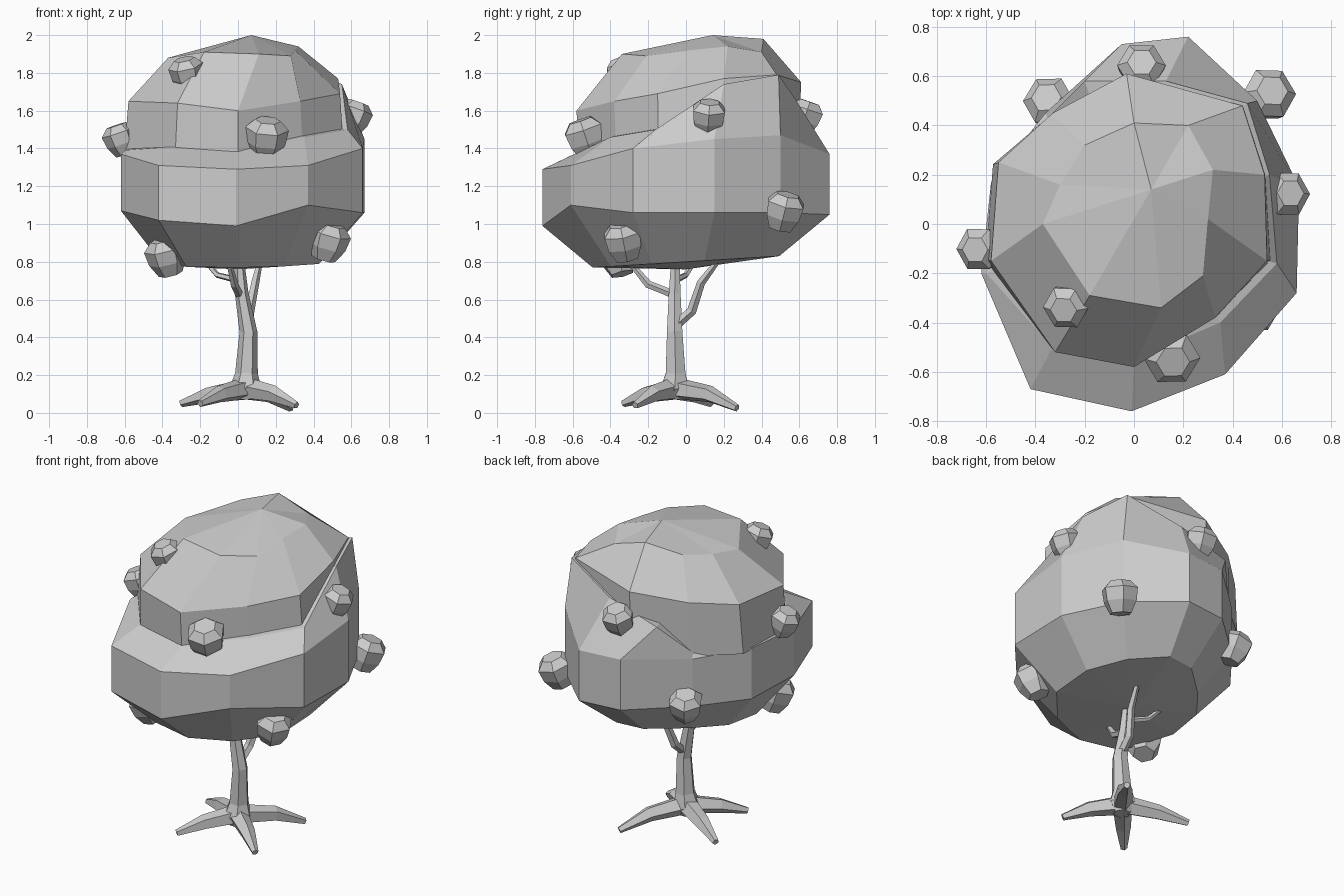
import bpy, bmesh
from math import cos, sin, tau
from mathutils import Vector

if "Cube" in bpy.data.objects:
    bpy.data.objects.remove(bpy.data.objects["Cube"])

GREY = (0.6, 0.6, 0.6, 1)
grey = bpy.data.materials.new("plain grey")
grey.use_nodes = True
grey.diffuse_color = GREY
grey.node_tree.nodes["Principled BSDF"].inputs["Base Color"].default_value = GREY
UP = Vector((0, 0, 1))


def loft(name, rings, start=None, end=None):
    """Skin a list of equal-sized rings; ends are capped flat or fanned to a point."""
    bm = bmesh.new()
    rows = [[bm.verts.new(p) for p in ring] for ring in rings]
    n = len(rows[0])
    for a, b in zip(rows, rows[1:]):
        for i in range(n):
            j = (i + 1) % n
            bm.faces.new((a[i], a[j], b[j], b[i]))
    for row, tip in ((rows[0], start), (rows[-1], end)):
        if tip is None:
            bm.faces.new(row)
        else:
            v = bm.verts.new(tip)
            for i in range(n):
                bm.faces.new((row[i], row[(i + 1) % n], v))
    bmesh.ops.recalc_face_normals(bm, faces=bm.faces)
    mesh = bpy.data.meshes.new(name)
    bm.to_mesh(mesh)
    bm.free()
    mesh.materials.append(grey)
    obj = bpy.data.objects.new(name, mesh)
    bpy.context.collection.objects.link(obj)
    return obj


def tube(name, path, sides=5):
    """Tapered limb along (x, y, z, radius) points."""
    pts = [Vector(p[:3]) for p in path]
    rings = []
    for i, p in enumerate(pts):
        way = pts[min(i + 1, len(pts) - 1)] - pts[max(i - 1, 0)]
        turn = UP.rotation_difference(way)
        r = path[i][3]
        rings.append([p + turn @ Vector((r * cos(tau * k / sides), r * sin(tau * k / sides), 0))
                      for k in range(sides)])
    loft(name, rings)


# Lower canopy: belt of eleven sides whose rim climbs at the right and dips at the left
belt = [(-.42, -.67), (-.01, -.76), (.37, -.61), (.66, -.28), (.67, .15), (.5, .5),
        (.22, .76), (-.05, .73), (-.36, .45), (-.58, .17), (-.62, -.2)]
belt_low = [1.02, .99, 1.1, 1.06, 1.06, 1.06, 1.05, 1.05, 1.05, 1.05, 1.07]
belt_high = [1.31, 1.29, 1.31, 1.4, 1.45, 1.47, 1.37, 1.37, 1.35, 1.37, 1.37]
rim = [(-.33, -.5, 1.41), (0, -.55, 1.39), (.35, -.4, 1.46), (.58, -.16, 1.5),
       (.55, .2, 1.74), (.46, .49, 1.79), (.13, .58, 1.66), (-.2, .58, 1.56),
       (-.35, .43, 1.38), (-.56, .17, 1.39), (-.6, -.2, 1.39)]
lower = loft("lower_canopy",
             [[(x * .65, y * .65, .8 + y * .04) for x, y in belt],
              [(x, y, z) for (x, y), z in zip(belt, belt_low)],
              [(x, y, z) for (x, y), z in zip(belt, belt_high)], rim],
             (0, 0, .76), (0, 0, 1.55))

# Upper canopy: dome with an uneven crown and off-centre peak
shoulder = [(-.32, -.52, 1.64), (0, -.58, 1.6), (.33, -.38, 1.65), (.54, -.15, 1.69), (.53, .2, 1.77),
            (.44, .48, 1.79), (-.03, .61, 1.75), (-.33, .45, 1.7), (-.55, .25, 1.67), (-.58, -.15, 1.65)]
crown = [(-.18, -.29, 1.91), (.11, -.34, 1.9), (.28, -.21, 1.89), (.3, .02, 1.92), (.32, .22, 1.94),
         (.22, .4, 1.91), (0, .41, 1.98), (-.2, .32, 1.92), (-.3, .16, 1.89), (-.37, 0, 1.88)]
canopy = loft("canopy", [[(x * 1.04, y * .97, 1.36) for x, y, z in shoulder], shoulder, crown],
              (0, 0, 1.3), (.07, .14, 2))

# Merge both masses into one skin
union = canopy.modifiers.new("merge", 'BOOLEAN')
union.operation = 'UNION'
union.object = lower
bpy.context.view_layer.objects.active = canopy
bpy.ops.object.modifier_apply(modifier=union.name)
bpy.data.objects.remove(lower)

# Fruits: upright faceted buds leaning outwards
fruits = [(-.27, -.33, 1.8, .85), (.15, -.53, 1.46, 1.05), (.61, .12, 1.57, .88),
          (.03, .63, 1.57, .9), (.54, .52, 1.07, 1), (-.34, .49, 1.07, .95),
          (-.62, -.1, 1.45, .85), (.48, -.33, .91, 1), (-.38, -.36, .83, 1)]
for i, (x, y, z, size) in enumerate(fruits):
    c = Vector((x, y, z))
    axis = (UP + Vector((x, y, 0)).normalized() * .35).normalized()
    stations = ((-.1, .065), (-.03, .1), (.045, .11), (.09, .065))
    tube(f"fruit_{i + 1}", [(*(c + axis * d * size), r * size) for d, r in stations], 6)

# Trunk and branches
tube("trunk", [(.04, -.06, .07, .05), (.04, -.06, .13, .085), (.045, -.055, .21, .06),
               (.055, -.06, .43, .047), (.02, -.06, .63, .036), (0, -.055, .9, .02)], 6)
tube("front_branch", [(.01, -.05, .62, .022), (-.02, -.2, .68, .022), (-.05, -.3, .8, .014)])
tube("back_branch", [(.05, -.06, .46, .027), (.06, .03, .54, .027),
                     (.09, .08, .69, .023), (.12, .18, .82, .014)])
tube("left_branch", [(.01, -.06, .7, .018), (-.11, 0, .73, .016), (-.18, .05, .81, .012)])

# Roots spreading from the trunk foot
base = Vector((.04, -.06, .13))
tips = [(.31, -.27, .04), (.28, .27, .025), (-.2, -.33, .05), (-.3, .13, .05)]
for i, t in enumerate(tips):
    tip = Vector(t)
    knee = base.lerp(tip, .55)
    knee.z = .1
    tube(f"root_{i + 1}", [(*base, .06), (*knee, .046), (*tip, .02)])
